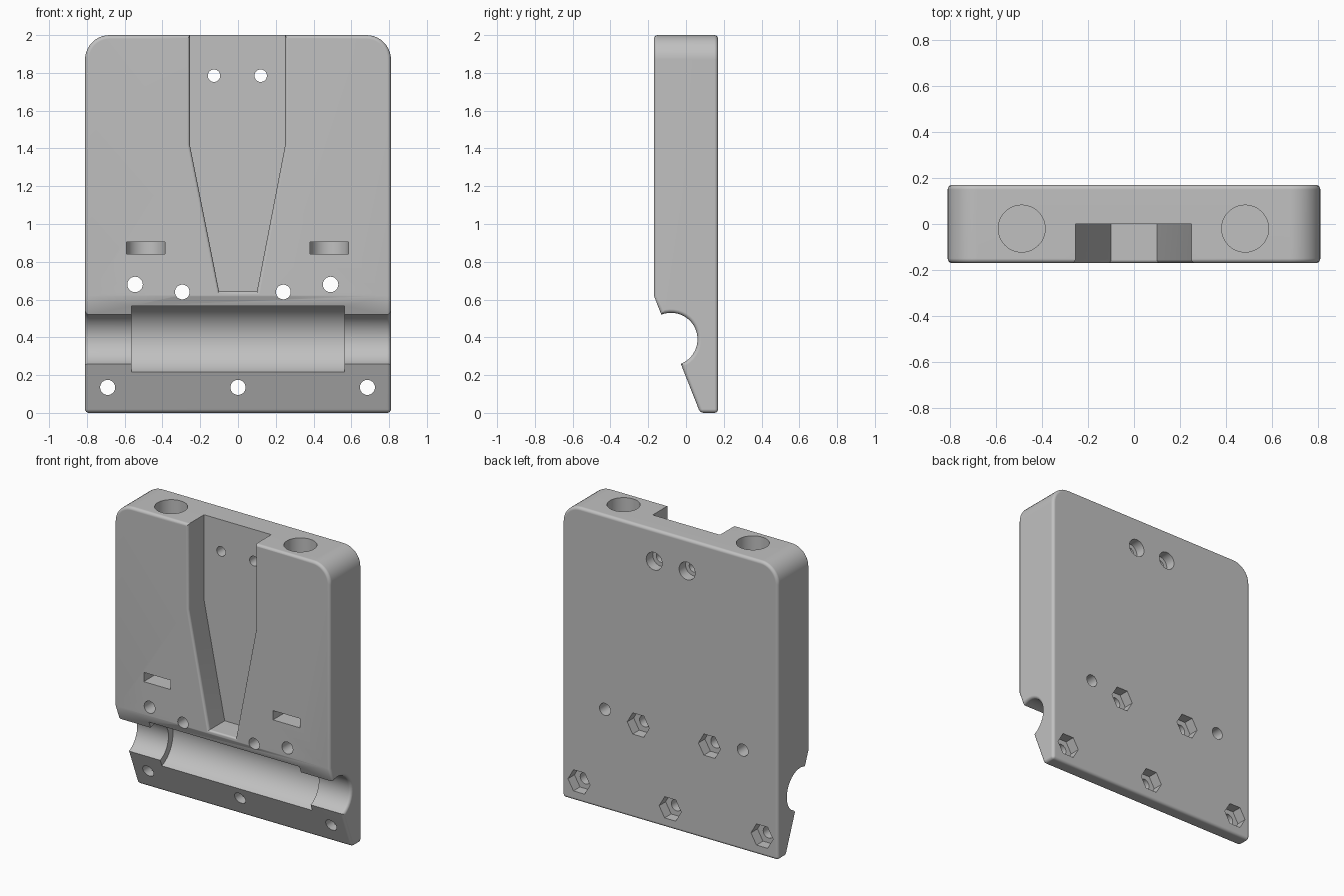
import bpy, bmesh, math
from mathutils import Matrix, Vector

if "Cube" in bpy.data.objects:
    bpy.data.objects.remove(bpy.data.objects["Cube"], do_unlink=True)

W, D, H = 0.81, 0.17, 2.0        # half width, half depth, height
BORE_Y, BORE_Z = -0.079, 0.39    # axis of the cross bore, on the sloping face


def new_object(name, bm):
    bmesh.ops.recalc_face_normals(bm, faces=bm.faces)
    mesh = bpy.data.meshes.new(name)
    bm.to_mesh(mesh)
    bm.free()
    obj = bpy.data.objects.new(name, mesh)
    bpy.context.collection.objects.link(obj)
    return obj


def loft(sections):
    """Closed solid through matching rings of points."""
    bm = bmesh.new()
    rings = [[bm.verts.new(p) for p in ring] for ring in sections]
    n = len(rings[0])
    for a, b in zip(rings, rings[1:]):
        for i in range(n):
            j = (i + 1) % n
            bm.faces.new((a[i], a[j], b[j], b[i]))
    bm.faces.new(rings[0])
    bm.faces.new(rings[-1])
    return bm


def cylinder(name, axis, centre, radius, length, sides=40):
    bm = bmesh.new()
    turn = {"x": Matrix.Rotation(math.pi / 2, 4, "Y"),
            "y": Matrix.Rotation(math.pi / 2, 4, "X"),
            "z": Matrix.Identity(4)}[axis]
    # A hexagon gets corners pointing left and right
    spin = Matrix.Rotation(math.pi / 2, 4, "Z") if sides == 6 else Matrix.Identity(4)
    bmesh.ops.create_cone(bm, cap_ends=True, segments=sides, radius1=radius,
                          radius2=radius, depth=length,
                          matrix=Matrix.Translation(centre) @ turn @ spin)
    if sides == 6:
        xs = [v.co.x for v in bm.verts]
        if max(xs) - centre[0] < radius * 0.95:
            bmesh.ops.rotate(bm, cent=Vector(centre), verts=bm.verts,
                             matrix=Matrix.Rotation(math.pi / 6, 3, "Y"))
    return new_object(name, bm)


def box(name, low, high):
    bm = bmesh.new()
    bmesh.ops.create_cube(bm, size=1)
    for v in bm.verts:
        v.co = [low[i] if v.co[i] < 0 else high[i] for i in range(3)]
    return new_object(name, bm)


# Plate: side profile with sloping foot and half-round bore, extruded across
slope = Vector((0.245, -0.62)).normalized()
start = math.atan2(-slope.y, -slope.x)
profile = [(0.075, 0), (D, 0), (D, H), (-D, H), (-D, 0.62)]
for i in range(21):
    a = start - math.pi * i / 20
    profile.append((BORE_Y + 0.14 * math.cos(a), BORE_Z + 0.14 * math.sin(a)))
bm = loft([[(x, y, z) for y, z in profile] for x in (-W, W)])
bmesh.ops.recalc_face_normals(bm, faces=bm.faces)

# Large round on the two top corners, then a small round on the outer rim
corners = [e for e in bm.edges if all(v.co.z > H - 0.01 for v in e.verts)
           and abs(e.verts[0].co.x - e.verts[1].co.x) < 0.01]
bmesh.ops.bevel(bm, geom=corners, offset=0.13, segments=10, profile=0.5, affect="EDGES")


def is_rim(e):
    across = abs(e.verts[0].co.x - e.verts[1].co.x) > 1
    return e.calc_face_angle(0) > 0.5 and not (across and 0.05 < e.verts[0].co.z < 1)


bmesh.ops.bevel(bm, geom=[e for e in bm.edges if is_rim(e)], offset=0.02,
                segments=4, profile=0.5, affect="EDGES", clamp_overlap=False)
plate = new_object("mounting_plate", bm)

cutters = []

# Tapering channel with rounded front edges
outline = [(-0.255, 2.1), (-0.255, 1.42), (-0.10, 0.642), (0.10, 0.642),
           (0.25, 1.42), (0.25, 2.1)]
rings = [(0, 0)]
for i in range(5):
    t = math.pi / 2 * i / 4
    rings.append((0.015 * (1 - math.cos(t)), -D + 0.015 * (1 - math.sin(t))))
rings.append((0.015, -0.3))
cutters.append(new_object("channel_cutter", loft(
    [[(x + math.copysign(d, x), y, z - (d if z < 1 else 0)) for x, z in outline]
     for d, y in rings])))

# Wider middle of the cross bore
cutters.append(cylinder("wide_bore_cutter", "x", (0, BORE_Y, BORE_Z), 0.188, 1.13, 64))

# Vertical rod sockets and the slots that open into them
for x in (-0.488, 0.483):
    cutters.append(cylinder("rod_socket_cutter", "z", (x, -0.02, 1.47), 0.102, 1.26, 48))
    cutters.append(box("slot_cutter", (x - 0.101, -0.3, 0.842), (x + 0.101, -0.02, 0.905)))

# Screw holes: (x, z, radius, back recess radius, recess sides)
holes = [(-0.545, 0.68, 0.041, 0, 0), (0.49, 0.68, 0.041, 0, 0)]
holes += [(x, 0.64, 0.039, 0.083, 6) for x in (-0.295, 0.24)]
holes += [(x, 0.135, 0.04, 0.083, 6) for x in (-0.69, 0, 0.685)]
holes += [(x, 1.785, 0.033, 0.06, 32) for x in (-0.127, 0.12)]
for x, z, radius, recess, sides in holes:
    cutters.append(cylinder("screw_hole_cutter", "y", (x, 0, z), radius, 1, 28))
    if recess:
        cutters.append(cylinder("recess_cutter", "y", (x, D + 0.03, z), recess, 0.2, sides))

# Cut everything out of the plate
bpy.ops.object.select_all(action="DESELECT")
bpy.context.view_layer.objects.active = plate
plate.select_set(True)
for cutter in cutters:
    mod = plate.modifiers.new("cut", "BOOLEAN")
    mod.operation = "DIFFERENCE"
    mod.solver = "EXACT"
    mod.object = cutter
    bpy.ops.object.modifier_apply(modifier=mod.name)
    bpy.data.objects.remove(cutter, do_unlink=True)

# One plain grey material
grey = bpy.data.materials.new("plain_grey")
grey.use_nodes = True
grey.diffuse_color = (0.53, 0.53, 0.53, 1)
grey.node_tree.nodes["Principled BSDF"].inputs["Base Color"].default_value = grey.diffuse_color
plate.data.materials.clear()
plate.data.materials.append(grey)

bpy.ops.object.shade_smooth_by_angle(angle=math.radians(30))
normals = plate.modifiers.new("even_shading", "WEIGHTED_NORMAL")
normals.keep_sharp = True
